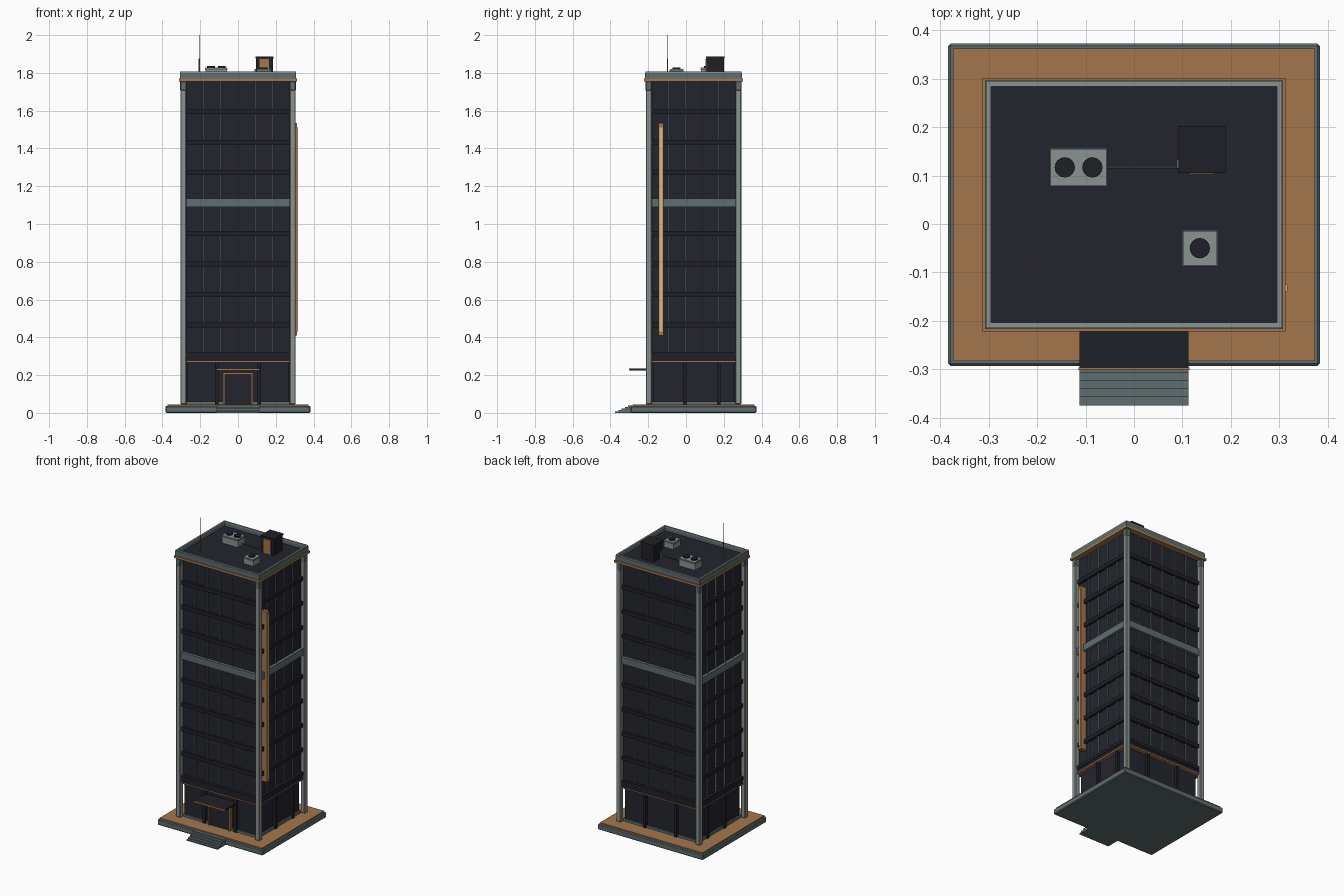
import bpy, bmesh
from math import pi

if "Cube" in bpy.data.objects:
    bpy.data.objects.remove(bpy.data.objects["Cube"])


def srgb(r, g, b):
    lin = lambda c: (c / 255 / 12.92) if c < 11 else ((c / 255 + 0.055) / 1.055) ** 2.4
    return (lin(r), lin(g), lin(b), 1)


def make_mat(name, *rgb):
    m = bpy.data.materials.new(name)
    m.diffuse_color = srgb(*rgb)
    m.use_nodes = True
    m.node_tree.nodes["Principled BSDF"].inputs["Base Color"].default_value = m.diffuse_color
    return m


GLASS = make_mat("dark_glass", 36, 36, 47)
DARK = make_mat("charcoal_panel", 31, 31, 39)
SLATE = make_mat("slate_grey", 94, 109, 110)
STONE = make_mat("light_grey", 138, 148, 144)
COPPER = make_mat("copper", 162, 118, 77)
CREAM = make_mat("warm_light", 220, 187, 138)

CY = 0.04            # centre of the tower in y
HX, HY = 0.305, 0.253  # half size over the corner columns


def boxes(name, mat, items, bevel=0.0):
    """One object from boxes given as (x0, x1, y0, y1, z0, z1)."""
    bm = bmesh.new()
    for x0, x1, y0, y1, z0, z1 in items:
        vs = bmesh.ops.create_cube(bm, size=1)["verts"]
        for v in vs:
            v.co = (x0 if v.co.x < 0 else x1, y0 if v.co.y < 0 else y1,
                    z0 if v.co.z < 0 else z1)
    me = bpy.data.meshes.new(name)
    bm.to_mesh(me)
    bm.free()
    me.materials.append(mat)
    ob = bpy.data.objects.new(name, me)
    bpy.context.collection.objects.link(ob)
    if bevel:
        mod = ob.modifiers.new("chamfer", 'BEVEL')
        mod.width, mod.segments = bevel, 1
    return ob


def slab(hx, hy, z0, z1):
    return (-hx, hx, CY - hy, CY + hy, z0, z1)


def ring(hx, hy, t, z0, z1):
    return [(-hx, hx, CY - hy, CY - hy + t, z0, z1), (-hx, hx, CY + hy - t, CY + hy, z0, z1),
            (-hx, -hx + t, CY - hy + t, CY + hy - t, z0, z1),
            (hx - t, hx, CY - hy + t, CY + hy - t, z0, z1)]


def rod(name, mat, r, p, depth, axis='Z', sides=16):
    rot = (0, pi / 2, 0) if axis == 'X' else (0, 0, 0)
    bpy.ops.mesh.primitive_cylinder_add(vertices=sides, radius=r, depth=depth,
                                        location=p, rotation=rot)
    ob = bpy.context.object
    ob.name = name
    ob.data.materials.append(mat)
    return ob


# Plinth, paving and entrance steps
boxes("plinth", SLATE, [slab(0.384, 0.333, 0, 0.037)], 0.005)
boxes("paving", COPPER, [slab(0.374, 0.323, 0.036, 0.045)])
boxes("entrance_steps", SLATE,
      [(-0.113, 0.113, -0.375 + 0.017 * i, -0.285, 0.0, 0.008 * (i + 1) - 0.001)
       for i in range(5)])

# Tower core: recessed lobby and glass shaft
boxes("lobby_glass", GLASS, [slab(0.267, 0.215, 0.045, 0.27)])
boxes("lobby_sill", SLATE, [slab(0.277, 0.225, 0.045, 0.06)])
boxes("glass_shaft", GLASS, [slab(0.275, 0.223, 0.3, 1.76)])

# Corner columns with caps
cols, caps = [], []
for sx in (-1, 1):
    for sy in (-1, 1):
        x, y = sx * (HX - 0.016), CY + sy * (HY - 0.016)
        cols.append((x - 0.016, x + 0.016, y - 0.016, y + 0.016, 0.045, 1.757))
        caps.append((x - 0.017, x + 0.017, y - 0.017, y + 0.017, 1.705, 1.757))
boxes("corner_columns", STONE, cols, 0.004)
boxes("column_caps", SLATE, caps, 0.004)

# Floor spandrels, with one wide grey belt in the middle
levels = [0.465 + 0.1613 * i for i in range(8)]
boxes("spandrels", DARK,
      [slab(0.291, 0.239, z - 0.013, z + 0.013) for i, z in enumerate(levels) if i != 4])
boxes("middle_belt", SLATE, [slab(0.295, 0.243, 1.09, 1.135)])
boxes("first_floor_band", DARK, [slab(0.291, 0.239, 0.275, 0.308),
                                 slab(0.295, 0.243, 0.298, 0.32)])
boxes("copper_soffit", COPPER, [slab(0.293, 0.241, 0.268, 0.2755)])

# Window mullions and lobby piers on all four sides
mull, piers = [], []
w = 0.0035
for i in range(1, 6):
    x = -0.275 + i * 0.55 / 6
    mull.append((x - w, x + w, CY - 0.231, CY + 0.231, 0.31, 1.757))
for i in range(1, 5):
    y = CY - 0.223 + i * 0.446 / 5
    mull.append((-0.283, 0.283, y - w, y + w, 0.31, 1.757))
    if i % 2 == 0:
        piers.append((-0.285, 0.285, y - 0.01, y + 0.01, 0.045, 0.27))
for x in (-0.113, 0.113):
    piers.append((x - 0.01, x + 0.01, CY - 0.233, CY + 0.233, 0.045, 0.27))
boxes("mullions", SLATE, mull)
boxes("lobby_piers", DARK, piers)

# Entrance door, frame and canopy
boxes("entrance_door", GLASS, [(-0.075, 0.075, -0.19, -0.17, 0.045, 0.21)])
boxes("door_frame", COPPER, [(-0.08, -0.07, -0.2, -0.17, 0.045, 0.213),
                             (0.07, 0.08, -0.2, -0.17, 0.045, 0.213),
                             (-0.08, 0.08, -0.2, -0.17, 0.204, 0.213)])
boxes("canopy", DARK, [(-0.113, 0.113, -0.298, -0.17, 0.224, 0.235)])
boxes("canopy_edge", COPPER, [(-0.115, 0.115, -0.302, -0.297, 0.224, 0.235)])

# Vertical light fin on the right side
boxes("light_fin_frame", COPPER, [(0.275, 0.313, -0.145, -0.12, 0.41, 1.535)])
boxes("light_fin", CREAM, [(0.31, 0.317, -0.14, -0.125, 0.43, 1.512)])

# Roof edge
boxes("copper_cornice", COPPER, [slab(0.313, 0.262, 1.755, 1.77)])
boxes("parapet", SLATE, ring(0.308, 0.257, 0.012, 1.77, 1.8))
boxes("parapet_coping", STONE, ring(0.306, 0.255, 0.011, 1.798, 1.807))
boxes("roof_deck", GLASS, [slab(0.3, 0.249, 1.765, 1.776)])

# Stair bulkhead
boxes("bulkhead", DARK, [(0.095, 0.186, 0.108, 0.2, 1.77, 1.88)])
boxes("bulkhead_cap", DARK, [(0.092, 0.189, 0.105, 0.203, 1.877, 1.888)])
boxes("bulkhead_door", COPPER, [(0.115, 0.165, 0.103, 0.11, 1.776, 1.873)])

# Cooling units with fans, and the pipe between
boxes("cooling_units", STONE, [(-0.173, -0.057, 0.079, 0.155, 1.776, 1.828),
                               (0.101, 0.172, -0.086, -0.014, 1.776, 1.82)])
boxes("cooling_unit_rims", SLATE, [(-0.175, -0.055, 0.077, 0.157, 1.815, 1.822),
                                   (0.099, 0.174, -0.088, -0.012, 1.808, 1.815)])
for x, y, z in ((-0.143, 0.117, 1.83), (-0.086, 0.117, 1.83), (0.136, -0.05, 1.822)):
    rod("fan", DARK, 0.021, (x, y, z), 0.012)
rod("roof_pipe", SLATE, 0.003, (0.019, 0.117, 1.79), 0.15, 'X', 8)
boxes("pipe_box", SLATE, [(0.088, 0.096, 0.115, 0.133, 1.776, 1.82)])

# Antenna
rod("antenna_base", COPPER, 0.003, (-0.205, -0.097, 1.825), 0.1, sides=8)
rod("antenna_mast", DARK, 0.0018, (-0.205, -0.097, 1.935), 0.13, sides=6)
